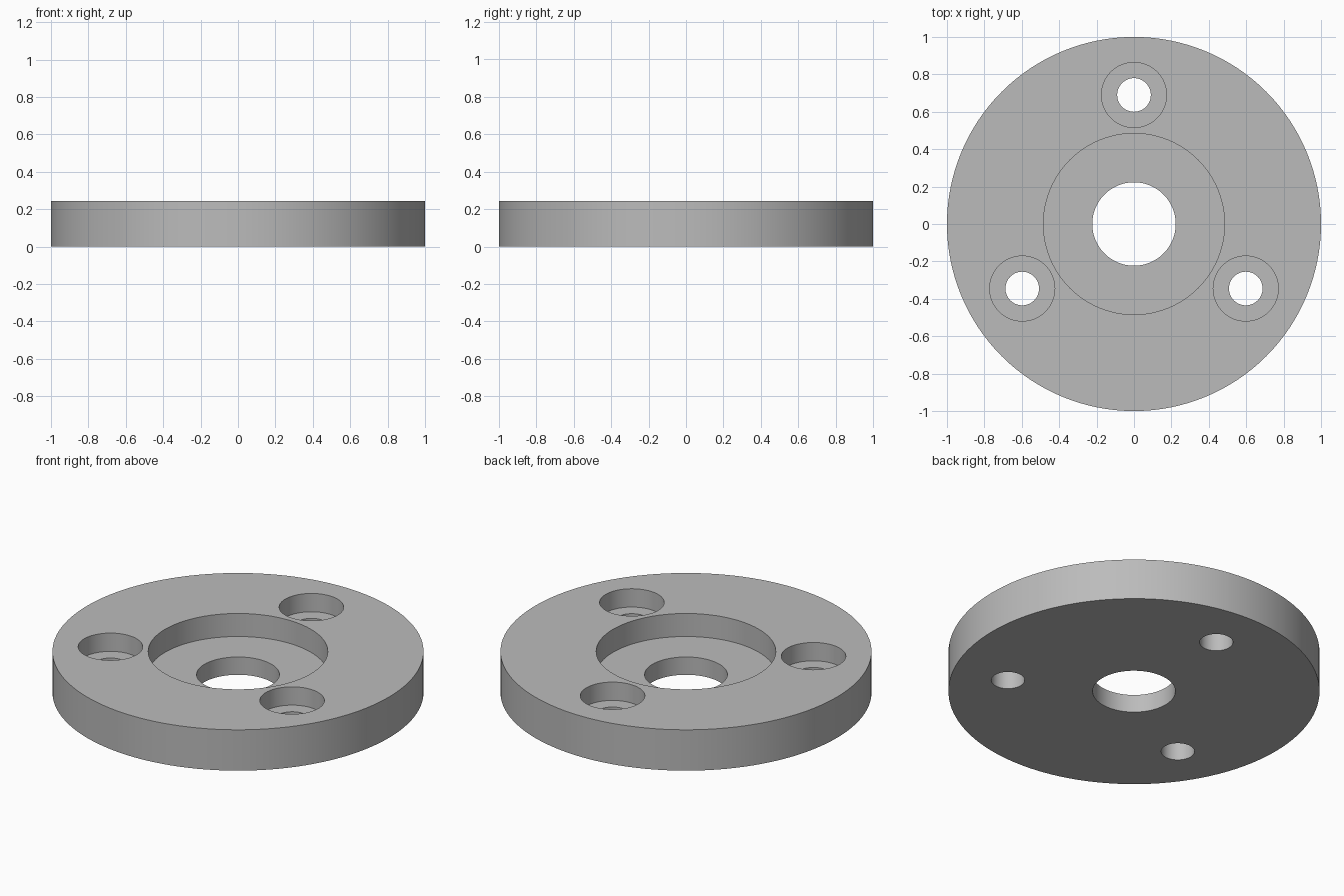
import bpy
import math

HEIGHT = 0.243
RECESS_FLOOR = 0.106
BORE_FLOOR = 0.134
BOLT_RADIUS = 0.69

cube = bpy.data.objects.get("Cube")
if cube:
    bpy.data.objects.remove(cube, do_unlink=True)

grey = bpy.data.materials.new("plain grey")
grey.use_nodes = True
colour = (0.5, 0.5, 0.5, 1)
grey.diffuse_color = colour
grey.node_tree.nodes["Principled BSDF"].inputs["Base Color"].default_value = colour


def cylinder(name, radius, bottom, top, x=0, y=0, sides=96):
    bpy.ops.mesh.primitive_cylinder_add(
        vertices=sides, radius=radius, depth=top - bottom,
        location=(x, y, (bottom + top) / 2))
    obj = bpy.context.object
    obj.name = name
    obj.data.materials.append(grey)
    return obj


def cut(target, radius, bottom, x=0, y=0, sides=64):
    """Sink a round pocket from above the top down to the given height."""
    cutter = cylinder("cutter", radius, bottom, HEIGHT + 0.1, x, y, sides)
    cutter.hide_render = True
    mod = target.modifiers.new("pocket", "BOOLEAN")
    mod.operation = "DIFFERENCE"
    mod.solver = "EXACT"
    mod.object = cutter
    bpy.context.view_layer.objects.active = target
    bpy.ops.object.modifier_apply(modifier=mod.name)
    bpy.data.objects.remove(cutter, do_unlink=True)


# Round plate
flange = cylinder("flange_plate", 1.0, 0, HEIGHT, sides=128)

# Central recess and through hole
cut(flange, 0.484, RECESS_FLOOR, sides=96)
cut(flange, 0.223, -0.1)

# Three counterbored bolt holes
for i in range(3):
    angle = math.radians(90 + 120 * i)
    x, y = BOLT_RADIUS * math.cos(angle), BOLT_RADIUS * math.sin(angle)
    cut(flange, 0.174, BORE_FLOOR, x, y)
    cut(flange, 0.09, -0.1, x, y, 48)

# Smooth walls with crisp rims
bpy.ops.object.select_all(action="DESELECT")
flange.select_set(True)
bpy.context.view_layer.objects.active = flange
bpy.ops.object.shade_smooth_by_angle(angle=math.radians(30))
